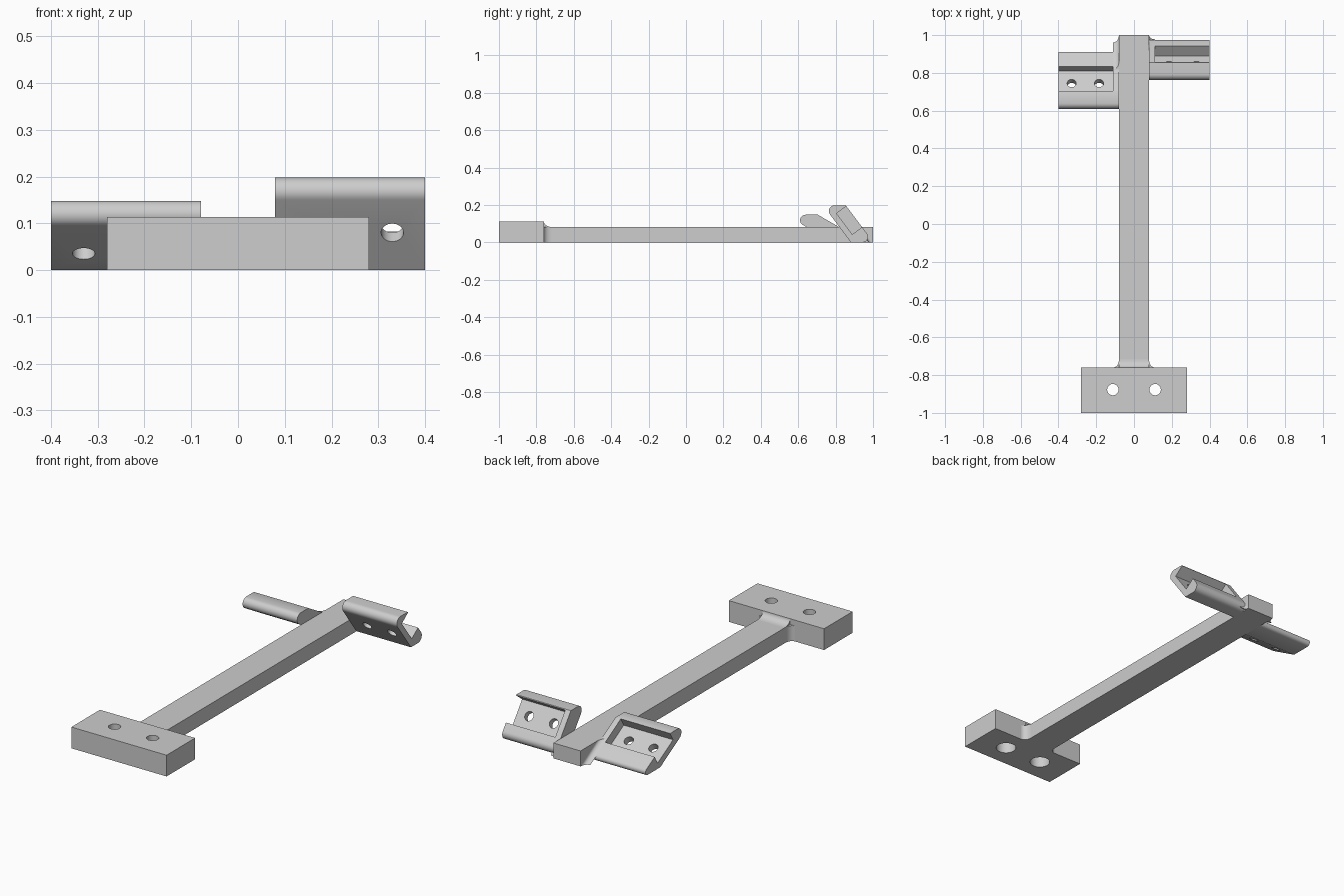
import bpy, bmesh, math
from mathutils import Vector, Matrix

cube = bpy.data.objects.get("Cube")
if cube:
    bpy.data.objects.remove(cube, do_unlink=True)

grey = bpy.data.materials.new("light grey")
grey.use_nodes = True
grey.diffuse_color = (0.61, 0.61, 0.61, 1)
grey.node_tree.nodes["Principled BSDF"].inputs["Base Color"].default_value = grey.diffuse_color


def finish(name, bm):
    bmesh.ops.recalc_face_normals(bm, faces=bm.faces)
    mesh = bpy.data.meshes.new(name)
    bm.to_mesh(mesh)
    bm.free()
    mesh.materials.append(grey)
    obj = bpy.data.objects.new(name, mesh)
    bpy.context.scene.collection.objects.link(obj)
    return obj


def prism(name, points, start, step):
    """Extrude a flat outline; start maps a 2D point to 3D, step is the extrusion."""
    bm = bmesh.new()
    face = bm.faces.new([bm.verts.new(start(*p)) for p in points])
    made = bmesh.ops.extrude_face_region(bm, geom=[face], use_keep_orig=True)["geom"]
    verts = [g for g in made if isinstance(g, bmesh.types.BMVert)]
    bmesh.ops.translate(bm, verts=verts, vec=step)
    return finish(name, bm)


def cylinder(name, centre, axis, radius, depth):
    bm = bmesh.new()
    turn = Vector((0, 0, 1)).rotation_difference(Vector(axis)).to_matrix().to_4x4()
    bmesh.ops.create_cone(bm, cap_ends=True, segments=32, radius1=radius, radius2=radius,
                          depth=depth, matrix=Matrix.Translation(centre) @ turn)
    return finish(name, bm)


def cut(obj, cutters):
    for c in cutters:
        c.hide_render = True
        mod = obj.modifiers.new("cut", "BOOLEAN")
        mod.operation = "DIFFERENCE"
        mod.solver = "EXACT"
        mod.object = c
    bpy.context.view_layer.update()
    graph = bpy.context.evaluated_depsgraph_get()
    mesh = bpy.data.meshes.new_from_object(obj.evaluated_get(graph))
    obj.modifiers.clear()
    obj.data = mesh
    for c in cutters:
        bpy.data.objects.remove(c, do_unlink=True)


def smooth(obj):
    obj.data.shade_smooth()
    obj.data.set_sharp_from_angle(angle=math.radians(30))


def rounded(corners, steps=10):
    """Outline from (y, z, radius) corners, with arcs at the rounded ones."""
    out = []
    for i, (y, z, r) in enumerate(corners):
        p = Vector((y, z))
        if not r:
            out.append(p)
            continue
        a = (Vector(corners[i - 1][:2]) - p).normalized()
        b = (Vector(corners[(i + 1) % len(corners)][:2]) - p).normalized()
        half = a.angle(b) / 2
        centre = p + (a + b).normalized() * r / math.sin(half)
        s = (p + a * r / math.tan(half) - centre).normalized()
        e = (p + b * r / math.tan(half) - centre).normalized()
        out += [centre + s.slerp(e, k / steps) * r for k in range(steps + 1)]
    return out


def concave(corner, leg_x, leg_y, steps=8):
    """Inner fillet outline filling the given corner."""
    arc = [(corner[0] + leg_x * (1 - math.sin(t)), corner[1] + leg_y * (1 - math.cos(t)))
           for t in (k * math.pi / 2 / steps for k in range(steps + 1))]
    return [corner] + arc


# Foot block with two counterbored screw holes
FOOT_BACK, BAR_W, BAR_H, FOOT_H = -0.76, 0.08, 0.082, 0.113
foot = prism("foot_block", [(-0.28, -1), (0.28, -1), (0.28, FOOT_BACK), (-0.28, FOOT_BACK)],
             lambda x, y: (x, y, 0), (0, 0, FOOT_H))
for sx in (-1, 1):
    cut(foot, [cylinder("bore", (sx * 0.112, -0.877, 0), (0, 0, 1), 0.03, 0.5)])
    cut(foot, [cylinder("counterbore", (sx * 0.112, -0.877, 0), (0, 0, 1), 0.05, 0.12)])
smooth(foot)

# Long bar and the fillets where it meets the foot
prism("bar", [(-BAR_W, FOOT_BACK), (BAR_W, FOOT_BACK), (BAR_W, 1), (-BAR_W, 1)],
      lambda x, y: (x, y, 0), (0, 0, BAR_H))
smooth(prism("bar_top_fillet", concave((FOOT_BACK, BAR_H), 0.045, FOOT_H - BAR_H),
             lambda y, z: (-BAR_W, y, z), (2 * BAR_W, 0, 0)))
for sx, side in ((-1, "right"), (1, "left")):
    smooth(prism(side + "_bar_fillet", concave((sx * BAR_W, FOOT_BACK), sx * 0.03, 0.04),
                 lambda x, y: (x, y, 0), (0, 0, BAR_H)))


def clip(side, sx, tilt, top, front_y, back_y, r_front, r_back, floor, width, flare):
    """Tilted rail holder: rounded slab, open-ended channel, two holes, root fillet."""
    slope = math.tan(tilt)
    shift = top / slope
    along = Vector((math.cos(tilt), -math.sin(tilt)))
    out = Vector((math.sin(tilt), math.cos(tilt)))
    outline = rounded([(front_y, 0, 0), (front_y - shift, top, r_front),
                       (back_y - shift, top, 0), (back_y, 0, r_back)])
    body = prism(side + "_clip", outline, lambda y, z: (sx * 0.079, y, z), (sx * 0.321, 0, 0))
    f = Vector(floor)
    channel = prism("channel", [f, f + along * width, f + along * width + out * 0.3, f + out * 0.3],
                    lambda y, z: (sx * 0.11, y, z), (sx * 0.4, 0, 0))
    mid = f + along * width / 2
    holes = [cylinder("hole", (sx * x, mid.x, mid.y), (0, out.x, out.y), 0.024, 0.2)
             for x in (0.185, 0.33)]
    cut(body, [channel] + holes)
    smooth(body)
    # Fillet between the back face and the bar, running down the slope to the bar end
    drop = BAR_H / slope
    smooth(prism(side + "_clip_fillet",
                 concave((sx * BAR_W, 1 - flare - drop), sx * 0.03, flare),
                 lambda x, y: (x, y, BAR_H), (0, drop, -BAR_H)))


clip("right", -1, math.radians(30), 0.148, 0.787, 0.961, 0.029, 0.018,
     (0.68, 0.105), 0.15, 0.039)
clip("left", 1, math.radians(53.1), 0.198, 0.882, 1.003, 0.03, 0.03,
     (0.805, 0.155), 0.14, 0.022)
